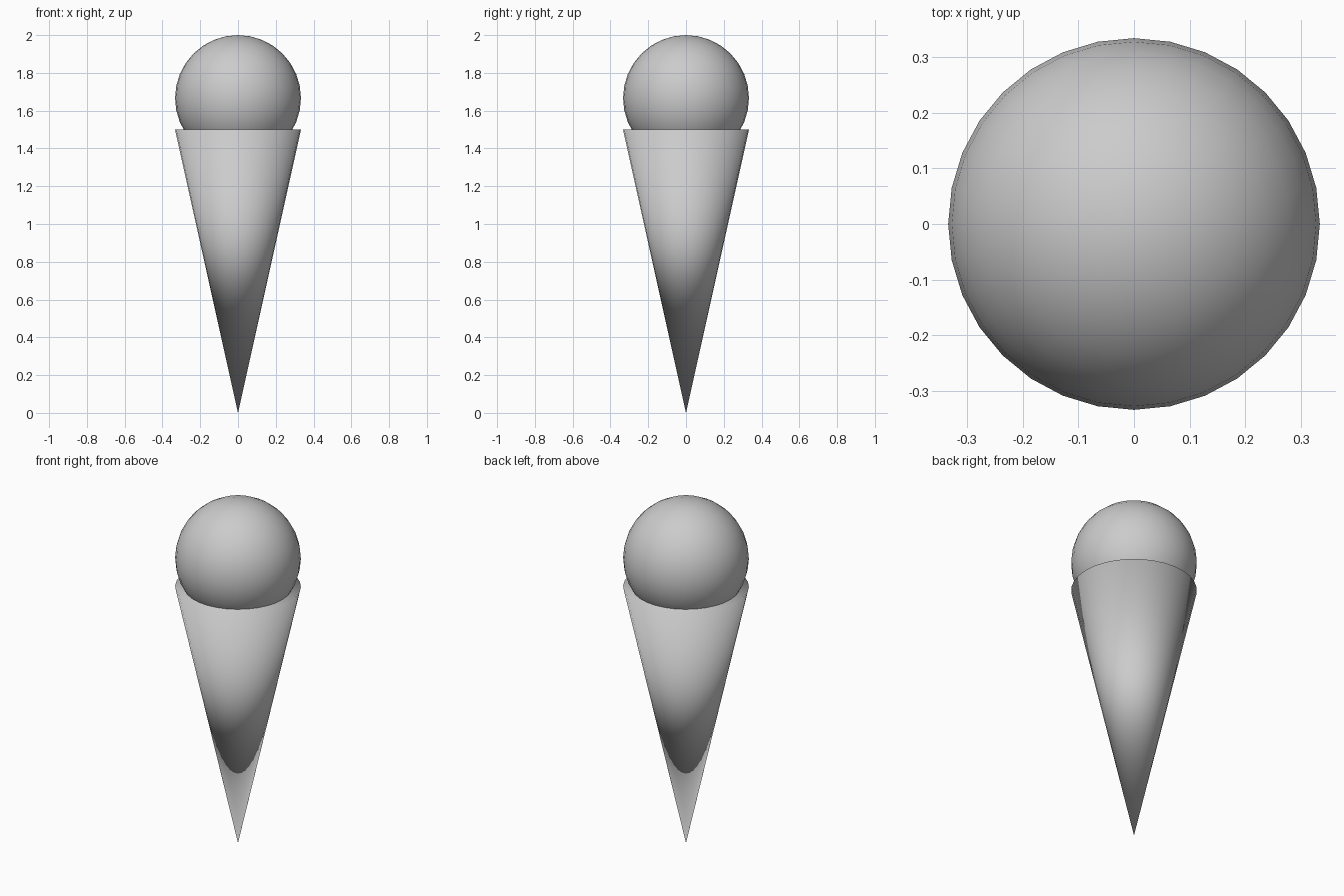
import bpy

if "Cube" in bpy.data.objects:
    bpy.data.objects.remove(bpy.data.objects["Cube"])

R = 1 / 3       # shared radius of ball and cone rim
CONE_H = 1.5

# Cone: tip down, flat closed top, smooth throughout
bpy.ops.mesh.primitive_cone_add(vertices=32, radius1=0, radius2=R, depth=CONE_H,
                                end_fill_type='NGON', location=(0, 0, CONE_H / 2))
cone = bpy.context.object
cone.name = "cone"
bpy.ops.object.shade_smooth()

# Ball: sunk by half its radius into the cone's top
bpy.ops.mesh.primitive_uv_sphere_add(segments=32, ring_count=16, radius=R,
                                     location=(0, 0, CONE_H + R / 2))
ball = bpy.context.object
ball.name = "ice_cream_ball"
bpy.ops.object.shade_smooth()
